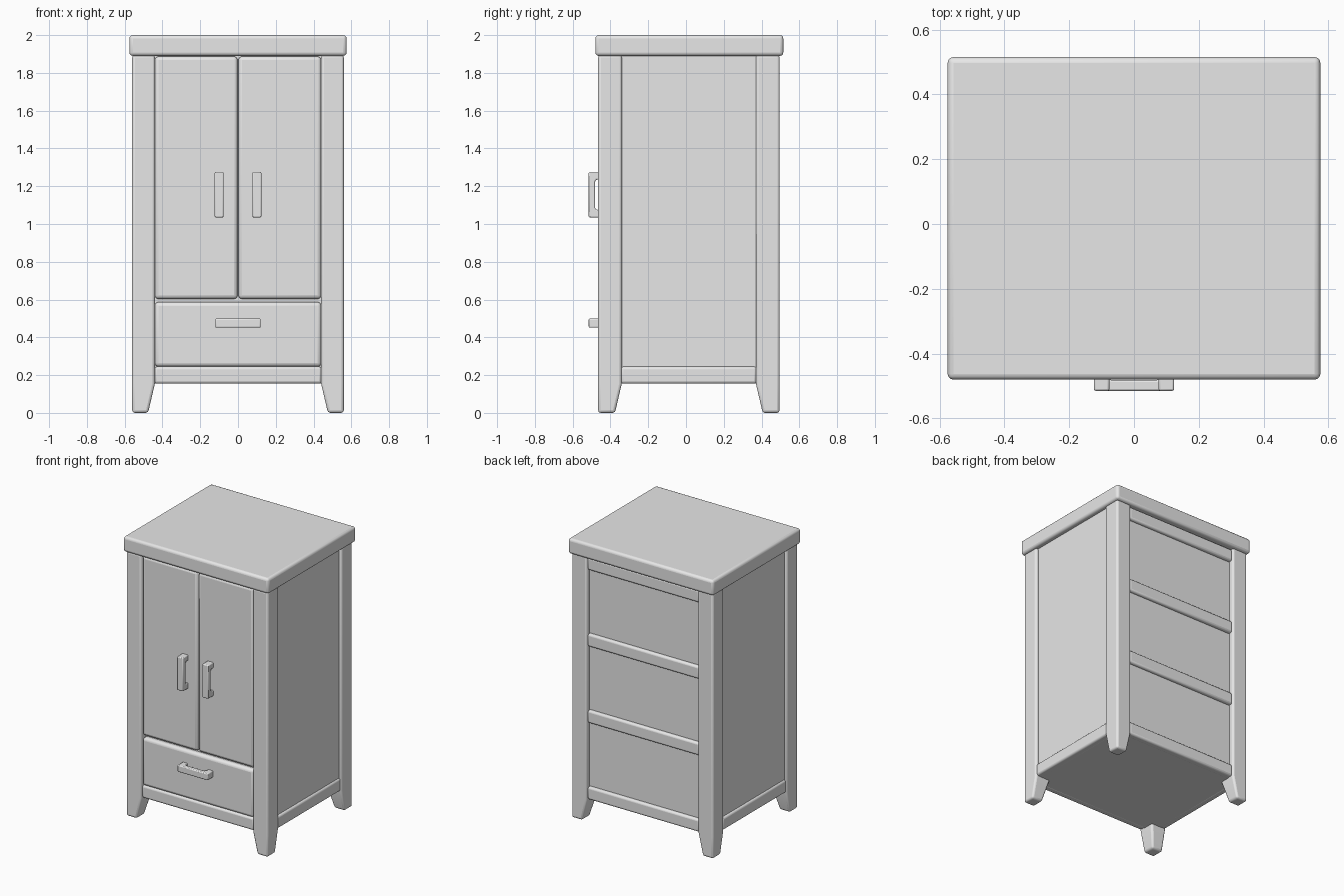
import bpy, bmesh, math

if "Cube" in bpy.data.objects:
    bpy.data.objects.remove(bpy.data.objects["Cube"])

grey = bpy.data.materials.new("light grey")
grey.diffuse_color = (0.8, 0.8, 0.8, 1)
grey.use_nodes = True
grey.node_tree.nodes["Principled BSDF"].inputs["Base Color"].default_value = grey.diffuse_color


def finish(name, bm, bevel, segments=3):
    bmesh.ops.recalc_face_normals(bm, faces=bm.faces[:])
    mesh = bpy.data.meshes.new(name)
    bm.to_mesh(mesh)
    bm.free()
    mesh.materials.append(grey)
    ob = bpy.data.objects.new(name, mesh)
    bpy.context.collection.objects.link(ob)
    if bevel:
        mod = ob.modifiers.new("rounded edges", 'BEVEL')
        mod.width, mod.segments = bevel, segments
        mod.limit_method = 'ANGLE'
        mod.angle_limit = math.radians(30)
    bpy.ops.object.select_all(action='DESELECT')
    ob.select_set(True)
    bpy.context.view_layer.objects.active = ob
    bpy.ops.object.shade_smooth_by_angle(angle=math.radians(35))
    return ob


def loft(name, sections, bevel):
    """Stack rectangles (x0, x1, y0, y1, z) into a closed solid."""
    bm = bmesh.new()
    rings = [[bm.verts.new((x, y, z)) for x, y in ((a, c), (b, c), (b, d), (a, d))]
             for a, b, c, d, z in sections]
    for low, high in zip(rings, rings[1:]):
        for i in range(4):
            j = (i + 1) % 4
            bm.faces.new((low[i], low[j], high[j], high[i]))
    bm.faces.new(rings[0][::-1])
    bm.faces.new(rings[-1])
    return finish(name, bm, bevel)


def box(name, x0, x1, y0, y1, z0, z1, bevel=0.0):
    return loft(name, [(x0, x1, y0, y1, z0), (x0, x1, y0, y1, z1)], bevel)


def handle(name, cx, cz, vertical):
    """C-shaped pull: a side profile extruded across its width."""
    back, inner, front = -0.445, -0.482, -0.515
    profile = [(-0.12, back), (-0.12, front), (0.12, front), (0.12, back),
               (0.08, back), (0.08, inner + 0.008), (0.07, inner),
               (-0.07, inner), (-0.08, inner + 0.008), (-0.08, back)]
    bm = bmesh.new()
    place = lambda a, y, w: (cx + w, y, cz + a) if vertical else (cx + a, y, cz + w)
    face = bm.faces.new([bm.verts.new(place(a, y, -0.024)) for a, y in profile])
    new = bmesh.ops.extrude_face_region(bm, geom=[face])["geom"]
    shift = (0.048, 0, 0) if vertical else (0, 0, 0.048)
    bmesh.ops.translate(bm, vec=shift,
                        verts=[v for v in new if isinstance(v, bmesh.types.BMVert)])
    return finish(name, bm, 0.006, 2)


# Top board and inner carcass
box("top_board", -0.575, 0.575, -0.48, 0.515, 1.89, 2.0, 0.018)
box("carcass", -0.54, 0.54, -0.42, 0.46, 0.17, 1.9)

# Corner legs, tapered on the two inner sides below the body
for sx, side in ((-1, "left"), (1, "right")):
    for y_out, y_in, end in ((-0.465, -0.34, "front"), (0.495, 0.37, "back")):
        sy = 1 if y_in > y_out else -1
        rings = []
        for z, cut in ((0, 0.036), (0.155, 0), (1.895, 0)):
            xs = sorted((sx * 0.56, sx * (0.44 + cut)))
            ys = sorted((y_out, y_in - sy * cut))
            rings.append((*xs, *ys, z))
        loft(f"{end}_{side}_leg", rings, 0.014)

# Bottom board and the rails around it
box("bottom_board", -0.52, 0.52, -0.42, 0.45, 0.156, 0.24)
box("front_rail", -0.443, 0.443, -0.455, -0.4, 0.155, 0.245, 0.014)
for sx, side in ((-1, "left"), (1, "right")):
    x0, x1 = sorted((sx * 0.5, sx * 0.554))
    box(f"{side}_rail", x0, x1, -0.345, 0.374, 0.155, 0.245, 0.014)

# Back slats
for i in range(4):
    z = 0.155 + 0.547 * i
    box(f"back_slat_{i + 1}", -0.443, 0.443, 0.43, 0.484, z, z + 0.09, 0.014)

# Doors and drawer front with their pulls
for sx, side in ((-1, "left"), (1, "right")):
    x0, x1 = sorted((sx * 0.002, sx * 0.441))
    box(f"{side}_door", x0, x1, -0.455, -0.4, 0.603, 1.887, 0.02)
    handle(f"{side}_door_handle", sx * 0.1, 1.155, True)
box("drawer_front", -0.441, 0.441, -0.455, -0.4, 0.245, 0.587, 0.02)
handle("drawer_handle", 0, 0.475, False)
